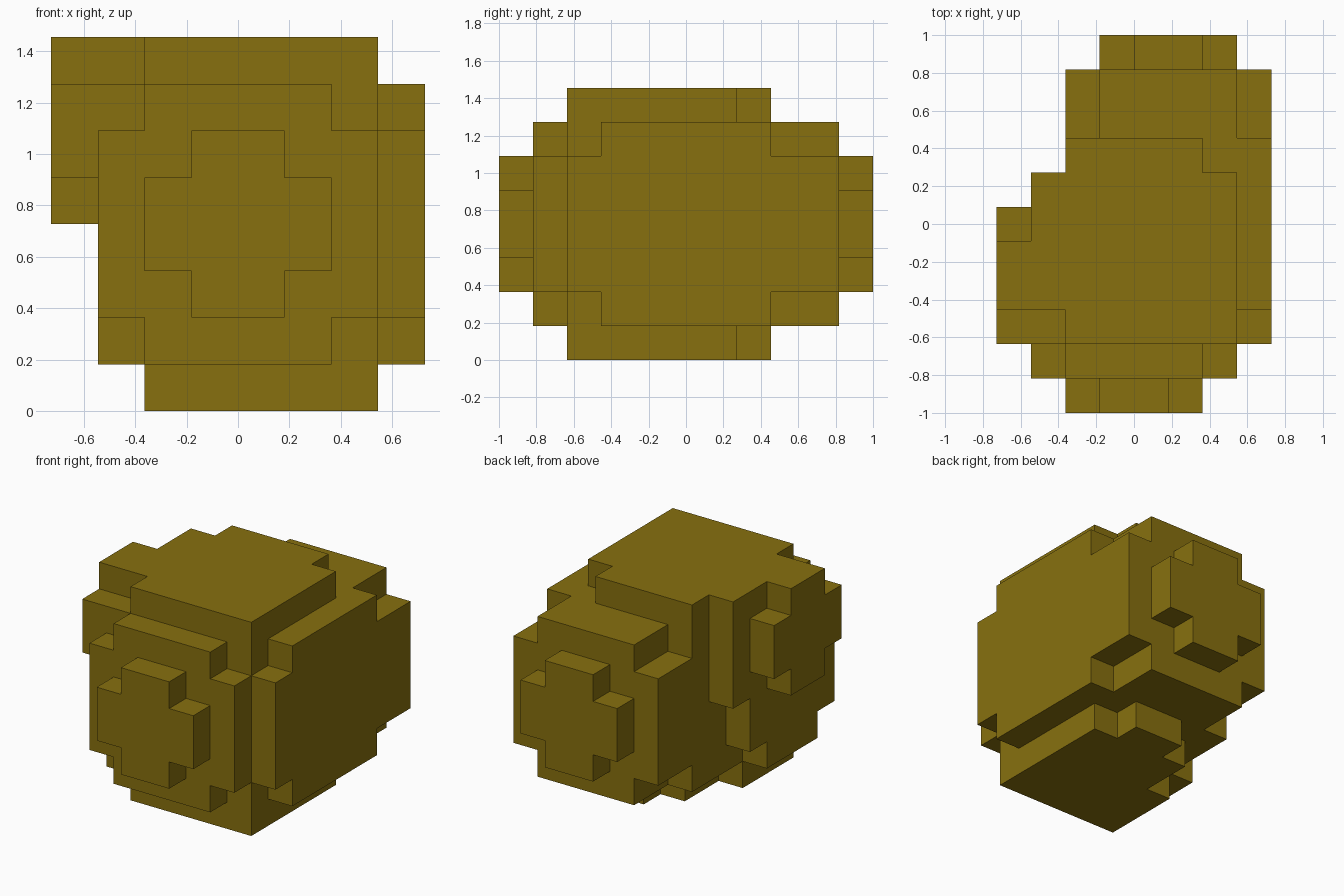
import bpy, bmesh, math
from mathutils import Vector

if "Cube" in bpy.data.objects:
    bpy.data.objects.remove(bpy.data.objects["Cube"])

U = 2 / 11                      # block size: the model is 8 x 11 x 8 blocks
ORIGIN = Vector((-4 * U, -1.0, 0))

olive = bpy.data.materials.new("olive_brown")
olive.diffuse_color = (0.245, 0.163, 0.0045, 1)
olive.use_nodes = True
olive.node_tree.nodes["Principled BSDF"].inputs["Base Color"].default_value = olive.diffuse_color

cells = set()


def fill(x, y, z):
    """Occupy a box of blocks; each argument is a (start, end) pair."""
    cells.update((i, j, k) for i in range(*x) for j in range(*y) for k in range(*z))


# core
fill((3, 7), (2, 7), (0, 8))
fill((2, 3), (2, 5), (0, 8))
fill((2, 4), (5, 8), (1, 8))
fill((4, 6), (7, 8), (0, 8))
fill((6, 7), (7, 8), (1, 7))
# front face, two stepped layers
fill((1, 7), (1, 2), (2, 6))
fill((2, 6), (1, 2), (1, 7))
fill((2, 6), (0, 1), (3, 5))
fill((3, 5), (0, 1), (2, 6))
# back face, two stepped layers
fill((3, 7), (8, 10), (1, 7))
fill((2, 3), (8, 10), (2, 6))
fill((4, 6), (10, 11), (2, 6))
fill((3, 7), (10, 11), (3, 5))
# right side
fill((7, 8), (2, 10), (2, 6))
fill((7, 8), (3, 8), (1, 7))
# left side, inner layer
fill((1, 2), (2, 3), (1, 7))
fill((1, 2), (3, 5), (1, 8))
fill((1, 2), (5, 6), (2, 8))
fill((1, 2), (6, 7), (4, 8))
# left side, outer bump
fill((0, 1), (2, 6), (5, 7))
fill((0, 1), (3, 5), (4, 8))

# skin only the exposed block sides
bm = bmesh.new()
verts = {}


def corner(p):
    if p not in verts:
        verts[p] = bm.verts.new(ORIGIN + U * Vector(p))
    return verts[p]


for c in sorted(cells):
    for axis in range(3):
        for s in (0, 1):
            n = list(c)
            n[axis] += 2 * s - 1
            if tuple(n) in cells:
                continue
            a, b = (axis + 1) % 3, (axis + 2) % 3
            ring = []
            for da, db in ((0, 0), (1, 0), (1, 1), (0, 1)):
                p = list(c)
                p[axis] += s
                p[a] += da
                p[b] += db
                ring.append(corner(tuple(p)))
            bm.faces.new(ring if s else ring[::-1])

# merge coplanar squares into large flat faces
bmesh.ops.dissolve_limit(bm, angle_limit=math.radians(1), verts=bm.verts, edges=bm.edges)
mesh = bpy.data.meshes.new("blocky_body")
bm.to_mesh(mesh)
bm.free()
mesh.materials.append(olive)
body = bpy.data.objects.new("blocky_body", mesh)
bpy.context.collection.objects.link(body)
